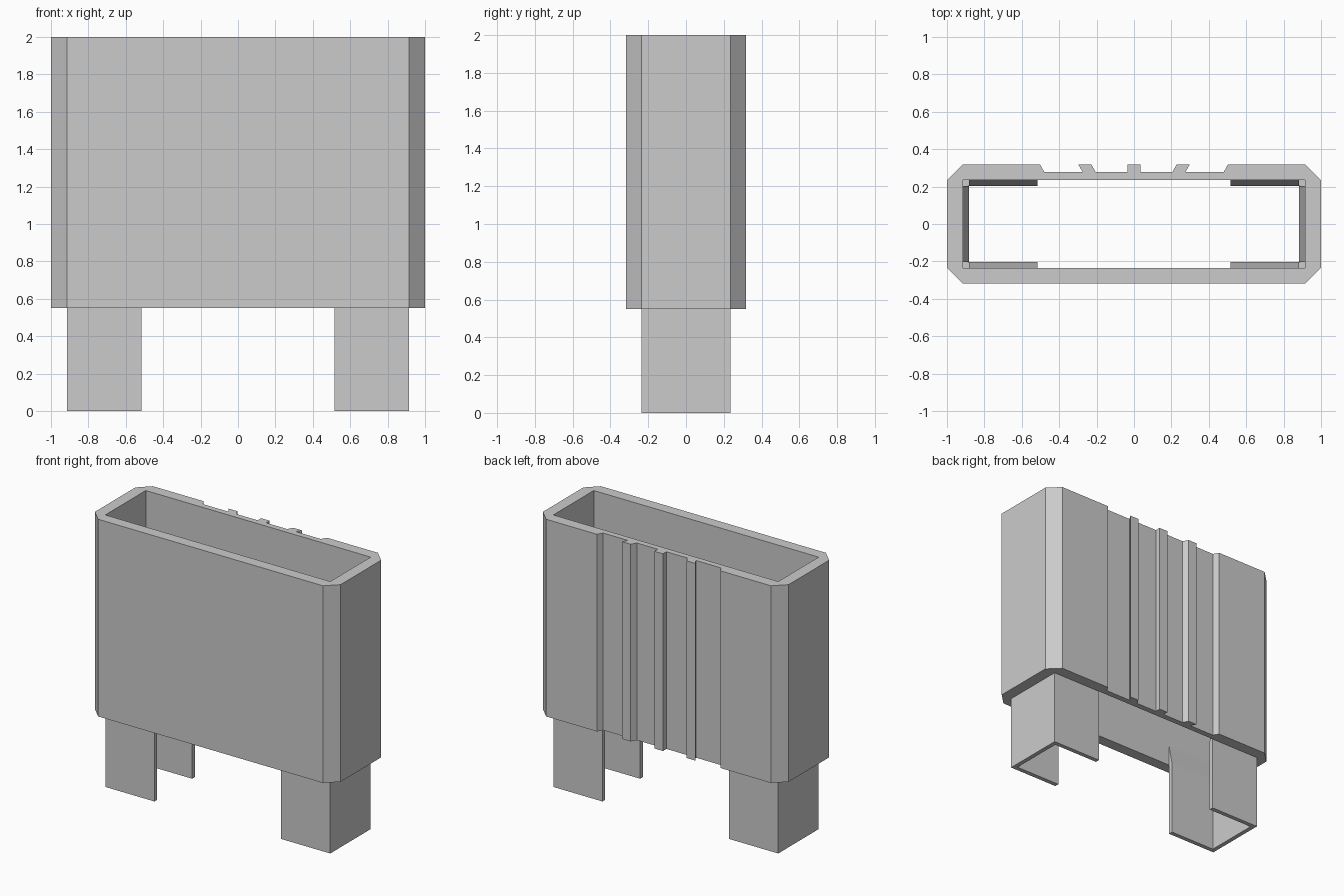
import bpy, bmesh

cube = bpy.data.objects.get("Cube")
if cube:
    bpy.data.objects.remove(cube, do_unlink=True)

grey = bpy.data.materials.new("light_grey")
grey.use_nodes = True
colour = (0.6, 0.6, 0.6, 1)
grey.diffuse_color = colour
grey.node_tree.nodes["Principled BSDF"].inputs["Base Color"].default_value = colour

TOP, BASE, GUSSET = 2.0, 0.55, 0.7
X_OUT, Y_OUT = 1.0, 0.318        # outer shell
X_IN, Y_IN = 0.915, 0.235        # cavity, also the outside of the legs
WALL, LEG_X, GROOVE = 0.032, 0.515, 0.278


def finish(bm, name):
    bmesh.ops.recalc_face_normals(bm, faces=bm.faces)
    mesh = bpy.data.meshes.new(name)
    bm.to_mesh(mesh)
    bm.free()
    mesh.materials.append(grey)
    obj = bpy.data.objects.new(name, mesh)
    bpy.context.collection.objects.link(obj)
    return obj


def extrude(name, loops, offset):
    """Fill closed 3D outlines (later ones are holes) and extrude them."""
    bm = bmesh.new()
    edges = []
    for loop in loops:
        verts = [bm.verts.new(p) for p in loop]
        edges += [bm.edges.new((v, verts[i - 1])) for i, v in enumerate(verts)]
    if len(loops) == 1:
        bm.faces.new(verts)
    else:
        bmesh.ops.triangle_fill(bm, edges=edges, use_beauty=True)
    result = bmesh.ops.extrude_face_region(bm, geom=bm.faces[:], use_keep_orig=True)
    moved = [g for g in result["geom"] if isinstance(g, bmesh.types.BMVert)]
    bmesh.ops.translate(bm, verts=moved, vec=offset)
    return finish(bm, name)


def at_height(points, z):
    return [(x, y, z) for x, y in points]


# Body: chamfered sleeve with grip ribs on the back
half_back = [(0.035, Y_OUT), (0.035, GROOVE), (0.205, GROOVE), (0.228, Y_OUT),
             (0.298, Y_OUT), (0.275, GROOVE), (0.48, GROOVE), (0.502, Y_OUT)]
right_half = half_back + [(X_IN, Y_OUT), (X_OUT, Y_IN), (X_OUT, -Y_IN), (X_IN, -Y_OUT)]
outline = right_half + [(-x, y) for x, y in reversed(right_half)]
cavity = [(X_IN, Y_IN), (X_IN, -Y_IN), (-X_IN, -Y_IN), (-X_IN, Y_IN)]
extrude("body_sleeve", [at_height(outline, BASE), at_height(cavity, BASE)],
        (0, 0, TOP - BASE))

for side, s in (("left", 1), ("right", -1)):
    # Leg: C-shaped channel open towards the middle
    xi, yi = X_IN - WALL, Y_IN - WALL
    channel = [(LEG_X, Y_IN), (X_IN, Y_IN), (X_IN, -Y_IN), (LEG_X, -Y_IN),
               (LEG_X, -yi), (xi, -yi), (xi, yi), (LEG_X, yi)]
    extrude(f"{side}_leg", [at_height([(s * x, y) for x, y in channel], 0)],
            (0, 0, BASE))

    # Tapered gussets joining the leg to the cavity walls
    for end, t in (("front", -1), ("back", 1)):
        wedge = [(s * LEG_X, t * Y_IN, BASE), (s * LEG_X, t * yi, BASE),
                 (s * LEG_X, t * Y_IN, GUSSET)]
        extrude(f"{side}_{end}_gusset", [wedge], (s * (xi - LEG_X), 0, 0))
    wedge = [(s * X_IN, -yi, BASE), (s * xi, -yi, BASE), (s * X_IN, -yi, GUSSET)]
    extrude(f"{side}_end_gusset", [wedge], (0, 2 * yi, 0))
